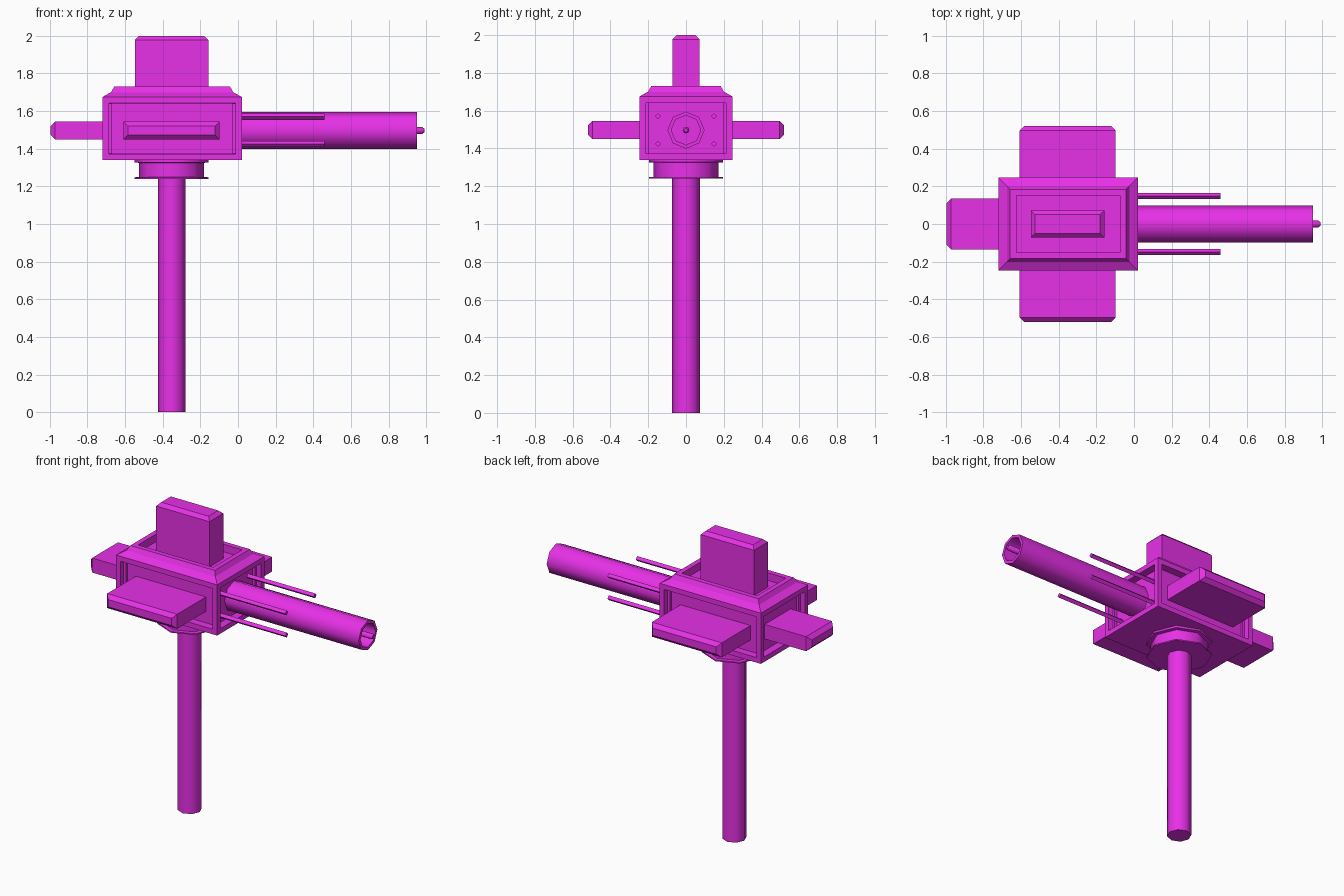
import bpy, bmesh
from math import pi, cos, sin
from mathutils import Matrix, Vector

if "Cube" in bpy.data.objects:
    bpy.data.objects.remove(bpy.data.objects["Cube"])

mat = bpy.data.materials.new("magenta")
mat.diffuse_color = (0.8, 0.03, 0.8, 1)
mat.use_nodes = True
mat.node_tree.nodes["Principled BSDF"].inputs["Base Color"].default_value = mat.diffuse_color
CX = -0.353          # post / body axis in x
CZ = 1.497           # barrel height


def finish(name, bm, matrix, smooth=False):
    bmesh.ops.recalc_face_normals(bm, faces=bm.faces)
    me = bpy.data.meshes.new(name)
    bm.to_mesh(me)
    bm.free()
    me.transform(matrix)
    ob = bpy.data.objects.new(name, me)
    bpy.context.collection.objects.link(ob)
    me.materials.append(mat)
    if smooth:
        bpy.ops.object.select_all(action='DESELECT')
        ob.select_set(True)
        bpy.context.view_layer.objects.active = ob
        bpy.ops.object.shade_smooth_by_angle(angle=0.85)
    return ob


def loft(rings):
    """Join rings of points with quads and cap both ends."""
    bm = bmesh.new()
    vs = [[bm.verts.new(p) for p in r] for r in rings]
    n = len(vs[0])
    for a, b in zip(vs, vs[1:]):
        for i in range(n):
            j = (i + 1) % n
            bm.faces.new((a[i], a[j], b[j], b[i]))
    bm.faces.new(vs[0][::-1])
    bm.faces.new(vs[-1])
    return bm


def rect(hx, hy, z):
    return [(-hx, -hy, z), (hx, -hy, z), (hx, hy, z), (-hx, hy, z)]


def circle(r, z, n=8):
    return [(r * cos(2 * pi * i / n), r * sin(2 * pi * i / n), z) for i in range(n)]


def place(x, y, z, axis='Z', ang=0.0):
    return Matrix.Translation((x, y, z)) @ Matrix.Rotation(ang, 4, axis)


# body: stepped box with recessed panels on the sides and top
bm = loft([rect(0.37 - i, 0.246 - i, z) for i, z in
           ((0, 1.34), (0, 1.675), (0.035, 1.695), (0.045, 1.70), (0.062, 1.73))])
bmesh.ops.recalc_face_normals(bm, faces=bm.faces)
bm.normal_update()
panels = [f for f in bm.faces if f.normal.z > 0.99
          or (abs(f.normal.z) < 0.01 and f.calc_area() > 0.1)]
bmesh.ops.inset_individual(bm, faces=panels, thickness=0.047)
bmesh.ops.inset_individual(bm, faces=panels, thickness=0.0005, depth=-0.05)
finish("body", bm, place(-0.35, 0, 0))


# fins: slabs with chamfered tips, rooted in the recessed panels
def fin(name, hx, hy, length, c, matrix):
    finish(name, loft([rect(hx, hy, 0), rect(hx, hy, length - c),
                       rect(hx - c, hy - c, length)]), matrix)


fin("top_fin", 0.195, 0.072, 0.35, 0.022, place(CX, 0, 1.65))
fin("left_fin", 0.256, 0.048, 0.34, 0.024, place(-0.353, 0.18, CZ, 'X', -pi / 2))
fin("right_fin", 0.256, 0.048, 0.34, 0.024, place(-0.353, -0.18, CZ, 'X', pi / 2))
fin("rear_fin", 0.048, 0.135, 0.345, 0.025, place(-0.652, 0, CZ, 'Y', -pi / 2))

# barrel: octagonal tube with a deep bore
finish("barrel", loft([circle(0.098, 0), circle(0.098, 0.99),
                       circle(0.078, 0.99), circle(0.078, 0.15)]),
       place(-0.04, 0, CZ, 'Y', pi / 2), True)

# thin core with a small tip
finish("barrel_core", loft([circle(0.018, 0), circle(0.018, 0.875), circle(0.010, 0.885)]),
       place(0.105, 0, CZ, 'Y', pi / 2), True)

# four guide rods around the barrel
for y in (-0.148, 0.148):
    for z in (-0.073, 0.073):
        finish("guide_rod", loft([circle(0.016, 0, 4), circle(0.016, 0.5, 4)]),
               place(-0.04, y, CZ + z, 'Y', pi / 2))

# collar: drum between two thin flanges
finish("collar", loft([circle(r, z) for r, z in
                       ((0.196, 1.24), (0.196, 1.248), (0.172, 1.25), (0.172, 1.325),
                        (0.196, 1.327), (0.196, 1.342))]), place(CX, 0, 0), True)

# post
finish("post", loft([circle(0.073, 0), circle(0.073, 1.26)]), place(CX, 0, 0), True)
